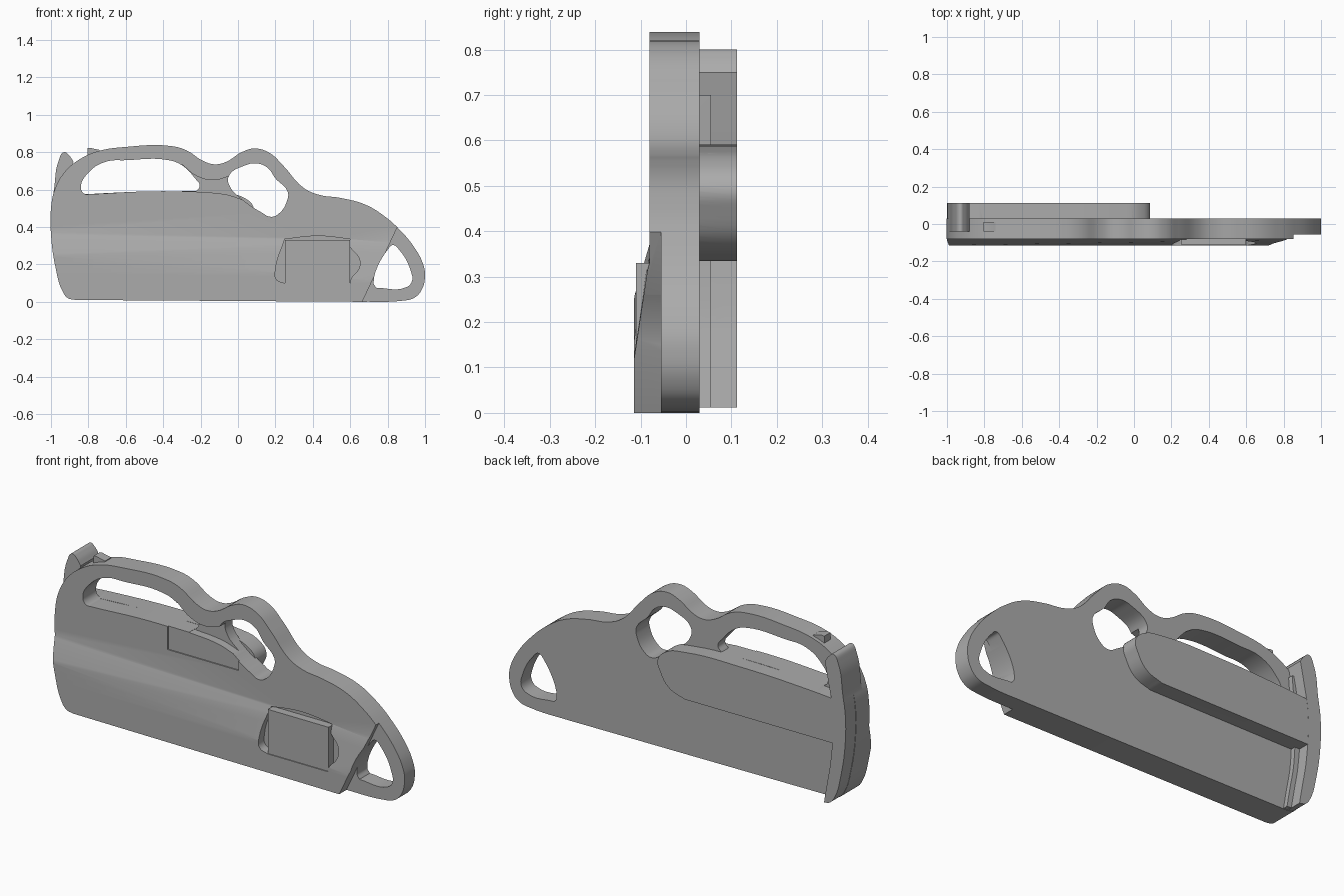
import bpy, bmesh
from mathutils import Matrix

cube = bpy.data.objects.get("Cube")
if cube:
    bpy.data.objects.remove(cube, do_unlink=True)

grey = bpy.data.materials.new("mid_grey")
grey.use_nodes = True
colour = (0.41, 0.41, 0.41, 1)
grey.diffuse_color = colour
grey.node_tree.nodes["Principled BSDF"].inputs["Base Color"].default_value = colour


def add_object(name, mesh):
    obj = bpy.data.objects.new(name, mesh)
    bpy.context.collection.objects.link(obj)
    mesh.materials.clear()
    mesh.materials.append(grey)
    return obj


def slab(name, loops, y0, y1):
    """Extrude smooth x-z loops along y; a third value marks a sharp point."""
    curve = bpy.data.curves.new(name, "CURVE")
    curve.dimensions = "2D"
    curve.fill_mode = "BOTH"
    curve.extrude = (y1 - y0) / 2
    curve.resolution_u = 6
    for loop in loops:
        spline = curve.splines.new("BEZIER")
        spline.bezier_points.add(len(loop) - 1)
        spline.use_cyclic_u = True
        for bp, p in zip(spline.bezier_points, loop):
            bp.co = (p[0], p[1], 0)
            kind = "VECTOR" if len(p) > 2 else "AUTO"
            bp.handle_left_type = bp.handle_right_type = kind
    temp = bpy.data.objects.new(name + "_curve", curve)
    bpy.context.collection.objects.link(temp)
    bpy.context.view_layer.update()
    deps = bpy.context.evaluated_depsgraph_get()
    mesh = bpy.data.meshes.new_from_object(temp.evaluated_get(deps))
    bpy.data.objects.remove(temp, do_unlink=True)
    mesh.transform(Matrix.Translation((0, (y0 + y1) / 2, 0)) @ Matrix.Rotation(1.5707963, 4, "X"))
    bm = bmesh.new()
    bm.from_mesh(mesh)
    bmesh.ops.remove_doubles(bm, verts=bm.verts, dist=0.0002)
    bmesh.ops.recalc_face_normals(bm, faces=bm.faces)
    bm.to_mesh(mesh)
    bm.free()
    return add_object(name, mesh)


def sharp(points):
    return [(x, z, 1) for x, z in points]


def combine(target, tool, operation):
    mod = target.modifiers.new(tool.name, "BOOLEAN")
    mod.operation, mod.object, mod.solver = operation, tool, "EXACT"
    bpy.context.view_layer.update()
    deps = bpy.context.evaluated_depsgraph_get()
    mesh = bpy.data.meshes.new_from_object(target.evaluated_get(deps))
    target.modifiers.clear()
    target.data = mesh
    bpy.data.objects.remove(tool, do_unlink=True)


# Housing silhouette with grip, guard and hook openings
outline = [(-1, .5), (-.98, .6), (-.93, .69), (-.85, .76), (-.75, .805), (-.6, .828), (-.36, .833),
           (-.28, .812), (-.18, .75), (-.12, .735), (-.06, .75), (.02, .8), (.09, .82), (.17, .795),
           (.24, .73), (.35, .61), (.43, .573), (.55, .555), (.68, .52), (.78, .46), (.86, .39),
           (.95, .28), (.99, .2), (1, .14), (.98, .06), (.94, .02), (.88, .006), (.66, 0, 1),
           (-.87, .01, 1), (-.91, .02), (-.94, .06), (-.975, .18), (-1, .36)]
grip = [(-.82, .577), (-.84, .61), (-.8, .69), (-.71, .748), (-.6, .757), (-.37, .757), (-.3, .73),
        (-.23, .66), (-.205, .62), (-.225, .59, 1), (-.5, .59), (-.79, .576)]
guard = [(-.05, .67), (.04, .73), (.1, .74), (.16, .715), (.2, .66), (.265, .59), (.265, .55),
         (.21, .465), (.17, .455), (.13, .475), (.02, .55), (-.045, .62)]
hook = [(.74, .075, 1), (.9, .078), (.93, .11), (.925, .16), (.86, .28), (.83, .303), (.805, .285), (.725, .1)]
body = slab("saw_housing", [outline, grip, guard, hook], -.115, .03)

# Sloping shoulder across the front cover
bm = bmesh.new()
rings = []
for x, top, low in ((-1.1, .375, .255), (1.1, .325, .085)):
    section = [(-.08, 1), (-.08, top), (-.115, low), (-.2, low), (-.2, 1)]
    rings.append([bm.verts.new((x, y, z)) for y, z in section])
for i in range(5):
    j = (i + 1) % 5
    bm.faces.new((rings[0][i], rings[0][j], rings[1][j], rings[1][i]))
for ring in rings:
    bm.faces.new(ring)
bmesh.ops.triangulate(bm, faces=bm.faces)
bmesh.ops.recalc_face_normals(bm, faces=bm.faces)
mesh = bpy.data.meshes.new("shoulder_cutter")
bm.to_mesh(mesh)
bm.free()
combine(body, add_object("shoulder_cutter", mesh), "DIFFERENCE")

# Stepped-back hook, recessed strut, side recess and window pocket
cuts = [
    ("hook_step", sharp([(.655, -.02), (.862, .42), (1.2, .42), (1.2, -.02)]), -.055),
    ("strut_recess", [(-.3, .735, 1), (-.22, .672), (-.13, .65), (-.045, .672, 1), (.03, .6, 1),
                      (.025, .546, 1), (-.06, .573), (-.23, .589, 1), (-.25, .65, 1)], -.03),
    ("side_recess", sharp([(-.35, .47), (-.35, .62), (.06, .6), (.06, .47)]), -.074),
    ("window_pocket", [(.25, .1, 1), (.6, .1, 1), (.605, .125), (.645, .175), (.65, .225), (.6, .29, 1),
                       (.6, .335, 1), (.43, .352), (.25, .335, 1), (.2, .17), (.205, .12)], -.068),
]
for name, loop, depth in cuts:
    combine(body, slab(name, [loop], -.2, depth), "DIFFERENCE")

# Raised back rib and curved end wall
rib = [(.085, .5), (.035, .555), (-.07, .58), (-.4, .59), (-.8, .576), (-.95, .565, 1),
       (-.95, .335, 1), (-.07, .335, 1), (.02, .37), (.07, .44)]
wall = [(-.998, .5), (-.984, .6), (-.957, .76), (-.93, .8), (-.905, .785), (-.88, .75, 1), (-.9, .65),
        (-.925, .5), (-.915, .25), (-.89, .1), (-.875, .012, 1), (-.91, .022), (-.939, .06),
        (-.973, .18), (-.998, .36)]
root = [(-.94, .7, 1), (-.88, .7, 1), (-.895, .5), (-.89, .25), (-.865, .1), (-.85, .012, 1), (-.88, .014, 1), (-.94, .2, 1)]
combine(body, slab("back_rib", [rib], .02, .112), "UNION")
combine(body, slab("end_wall_root", [root], .02, .055), "UNION")
combine(body, slab("end_wall", [wall], -.04, .1125), "UNION")

# Window block and small catch on the grip
block = slab("window_block", [sharp([(.25, .1), (.6, .1), (.6, .33), (.25, .33)])], -.11, -.06)
catch = slab("grip_catch", [sharp([(-.805, .77), (-.805, .822), (-.79, .823), (-.74, .812), (-.74, .79)])], -.04, .01)

for obj in (body, block, catch):
    bpy.ops.object.select_all(action="DESELECT")
    obj.select_set(True)
    bpy.context.view_layer.objects.active = obj
    bpy.ops.object.shade_smooth_by_angle(angle=.5)
